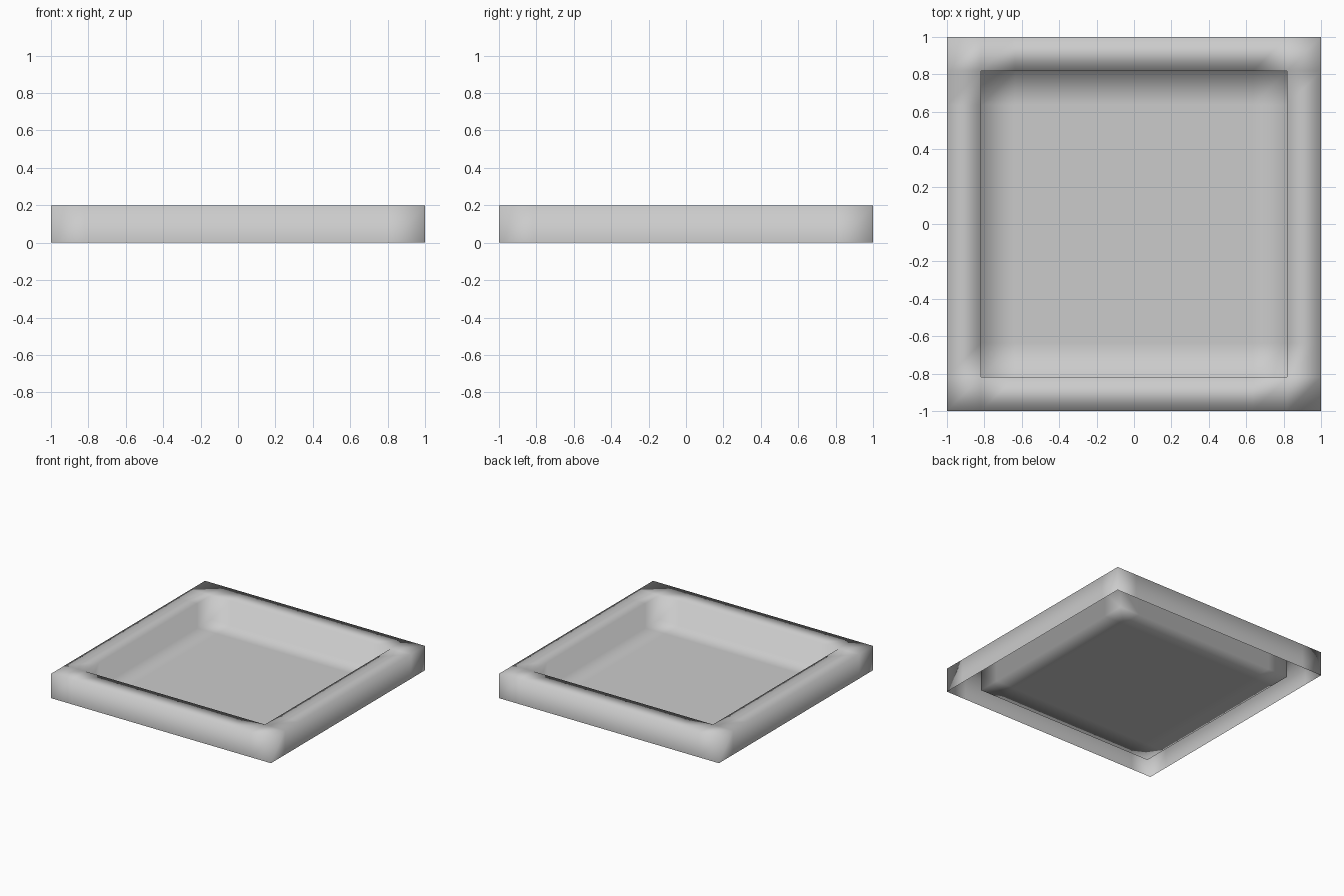
import bpy, bmesh

if "Cube" in bpy.data.objects:
    bpy.data.objects.remove(bpy.data.objects["Cube"])

CELLS = 11          # one cell ring makes the rim
HEIGHT = 0.2
INNER = 1 - 2 / CELLS

bm = bmesh.new()
bmesh.ops.create_grid(bm, x_segments=CELLS, y_segments=CELLS, size=1.0)


def in_rim(face):
    c = face.calc_center_median()
    return max(abs(c.x), abs(c.y)) > INNER + 0.01


# Raised rim: extrude the outer ring of cells upwards
ring = [f for f in bm.faces if in_rim(f)]
ext = bmesh.ops.extrude_face_region(bm, geom=ring)
raised = [v for v in ext["geom"] if isinstance(v, bmesh.types.BMVert)]
bmesh.ops.translate(bm, verts=raised, vec=(0, 0, HEIGHT))

# Underside of the rim is open
under = [f for f in bm.faces if in_rim(f) and all(v.co.z < 0.01 for v in f.verts)]
if under:
    bmesh.ops.delete(bm, geom=under, context='FACES')

# Consistent normals, with the floor facing up
bmesh.ops.recalc_face_normals(bm, faces=bm.faces[:])
floor = min(bm.faces, key=lambda f: f.calc_center_median().length)
floor.normal_update()
if floor.normal.z < 0:
    bmesh.ops.reverse_faces(bm, faces=bm.faces[:])

# Smooth shading all over
for f in bm.faces:
    f.smooth = True

mesh = bpy.data.meshes.new("tray")
bm.to_mesh(mesh)
bm.free()
tray = bpy.data.objects.new("tray", mesh)
bpy.context.collection.objects.link(tray)
